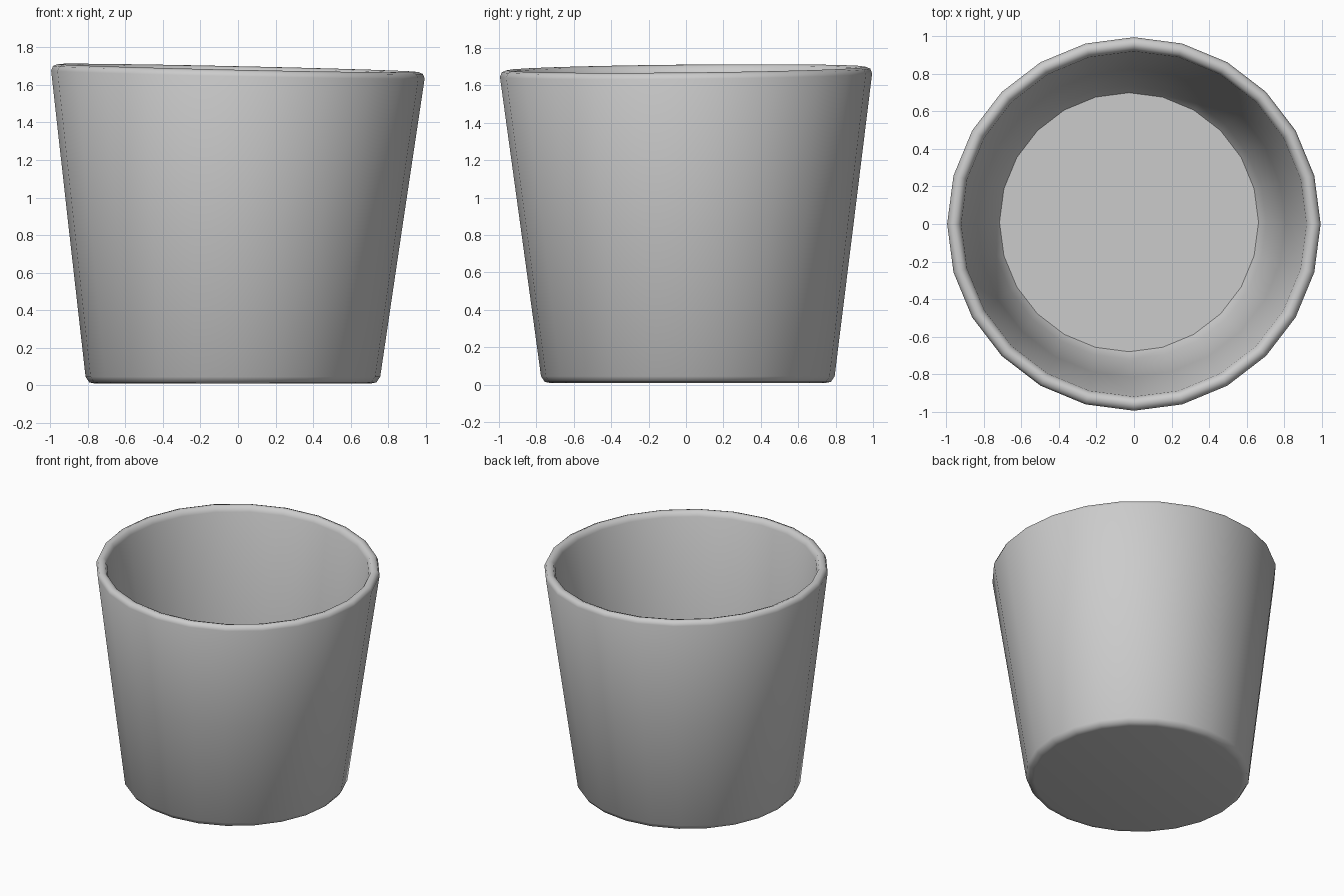
import bpy, bmesh, math

if "Cube" in bpy.data.objects:
    bpy.data.objects.remove(bpy.data.objects["Cube"])

SEGMENTS = 24
TOP = 1.69

# Wall profile (radius, height): outer base, outer wall, lip, inner wall, inner floor
profile = [
    (0.73, 0.008), (0.765, 0.015), (0.785, 0.045), (0.89, 0.85), (0.995, 1.655),
    (0.985, 1.68), (0.96, 1.69), (0.935, 1.682), (0.92, 1.65),
    (0.82, 0.85), (0.73, 0.14), (0.69, 0.085),
]


def place(radius, height, angle):
    """Lean the cup slightly: base shifts sideways, rim dips to the right."""
    t = height / TOP
    x = radius * math.cos(angle) - 0.028 * (1 - t)
    y = radius * math.sin(angle) + 0.01 * (1 - t)
    z = height + t * t * (-0.022 * x + 0.01 * y)
    return x, y, z


# Cup: revolved profile with closed base and floor
bm = bmesh.new()
rings = []
for r, z in profile:
    rings.append([bm.verts.new(place(r, z, 2 * math.pi * i / SEGMENTS))
                  for i in range(SEGMENTS)])
for a, b in zip(rings, rings[1:]):
    for i in range(SEGMENTS):
        j = (i + 1) % SEGMENTS
        bm.faces.new((a[i], a[j], b[j], b[i]))
bm.faces.new(rings[0][::-1])
bm.faces.new(rings[-1])
bmesh.ops.recalc_face_normals(bm, faces=bm.faces)

mesh = bpy.data.meshes.new("cup")
bm.to_mesh(mesh)
bm.free()
cup = bpy.data.objects.new("cup", mesh)
bpy.context.collection.objects.link(cup)

# Smooth shading
bpy.context.view_layer.objects.active = cup
cup.select_set(True)
bpy.ops.object.shade_smooth_by_angle(angle=math.radians(50))
